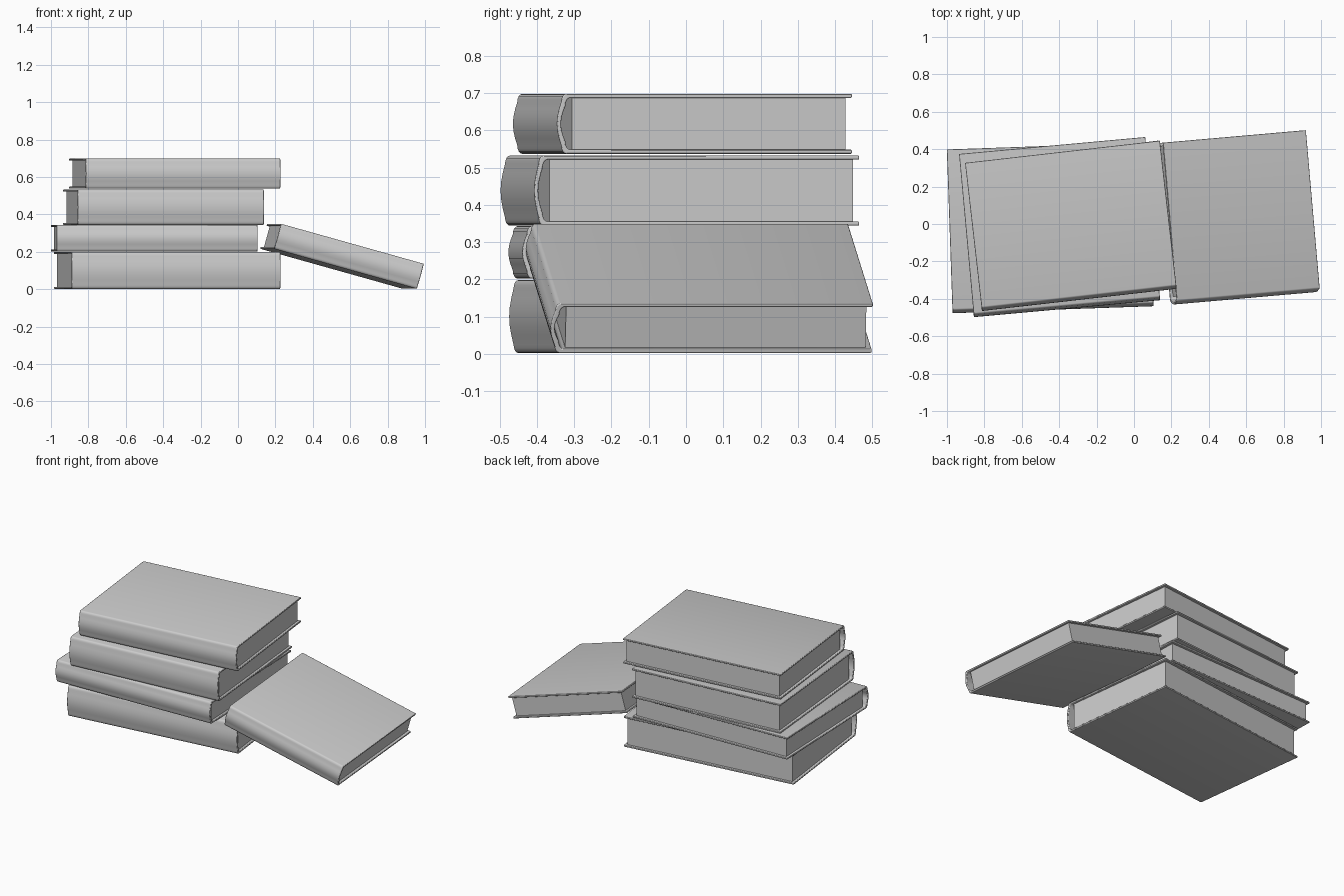
import bpy, bmesh, math
from mathutils import Matrix, Vector

if "Cube" in bpy.data.objects:
    bpy.data.objects.remove(bpy.data.objects["Cube"])

COVER = 0.011    # board thickness
GAP = 0.042      # spine to page block
INSET = 0.016    # page block set back from the cover edges


def spine_points(h, off):
    """Rounded, slightly bulging spine from bottom to top, inset by off."""
    r, bulge = 0.022, 0.012
    bottom, top = off, h - off
    pts = []
    for i in range(5):
        a = math.radians(90 * i / 4)
        pts.append((off + bulge + r * 0.6 * (1 - math.sin(a)), bottom + r * (1 - math.cos(a))))
    n = 6
    mid = []
    for i in range(1, n):
        t = i / n
        mid.append((off + bulge * (1 - math.sin(math.pi * t)),
                    bottom + r + (top - bottom - 2 * r) * t))
    return pts + mid + [(y, bottom + top - z) for y, z in reversed(pts)]


def make_object(name, bm, matrix):
    bmesh.ops.recalc_face_normals(bm, faces=bm.faces)
    mesh = bpy.data.meshes.new(name)
    bm.to_mesh(mesh)
    bm.free()
    ob = bpy.data.objects.new(name, mesh)
    bpy.context.collection.objects.link(ob)
    ob.matrix_world = matrix
    return ob


def book(name, corner, size, yaw, tilt=0.0):
    """corner = front left bottom corner, spine runs along local x at y = 0."""
    length, depth, h = size
    m = (Matrix.Translation(corner) @ Matrix.Rotation(math.radians(yaw), 4, 'Z')
         @ Matrix.Rotation(math.radians(tilt), 4, 'Y'))

    # hard cover: C-shaped profile swept along the spine
    outer = [(depth, 0)] + spine_points(h, 0) + [(depth, h)]
    inner = [(depth, COVER)] + spine_points(h, COVER) + [(depth, h - COVER)]
    bm = bmesh.new()
    rings = []
    for x in (0, length):
        rings.append([[bm.verts.new((x, y, z)) for y, z in line] for line in (outer, inner)])
    (o0, i0), (o1, i1) = rings
    for k in range(len(outer) - 1):
        bm.faces.new((o0[k], o0[k + 1], o1[k + 1], o1[k]))
        bm.faces.new((i0[k], i1[k], i1[k + 1], i0[k + 1]))
        bm.faces.new((o0[k], i0[k], i0[k + 1], o0[k + 1]))
        bm.faces.new((o1[k], o1[k + 1], i1[k + 1], i1[k]))
    for k in (0, -1):
        bm.faces.new((o0[k], o1[k], i1[k], i0[k]))
    cover = make_object(name + "_cover", bm, m)
    bev = cover.modifiers.new("soft_edges", 'BEVEL')
    bev.width, bev.segments = 0.003, 2
    bev.limit_method, bev.angle_limit = 'ANGLE', math.radians(50)
    bpy.ops.object.select_all(action='DESELECT')
    cover.select_set(True)
    bpy.context.view_layer.objects.active = cover
    bpy.ops.object.shade_smooth_by_angle(angle=math.radians(40))

    # page block
    bm = bmesh.new()
    bmesh.ops.create_cube(bm, size=1)
    lo = Vector((INSET, GAP, COVER - 0.001))
    hi = Vector((length - INSET, depth - INSET, h - COVER + 0.001))
    for v in bm.verts:
        v.co = Vector([(a + b) / 2 + c * (b - a) for a, b, c in zip(lo, hi, v.co)])
    make_object(name + "_pages", bm, m)


# stack of four
book("bottom_book", (-0.888, -0.475, 0.002), (1.125, 0.79, 0.196), 7.0)
book("second_book", (-0.970, -0.477, 0.202), (1.076, 0.876, 0.141), 2.0)
book("third_book", (-0.856, -0.498, 0.344), (1.0, 0.876, 0.188), 5.2)
book("top_book", (-0.813, -0.465, 0.537), (1.048, 0.797, 0.161), 6.5)

# book leaning against the stack
book("leaning_book", (0.194, -0.432, 0.216), (0.796, 0.867, 0.139), 5.0, 15.6)
